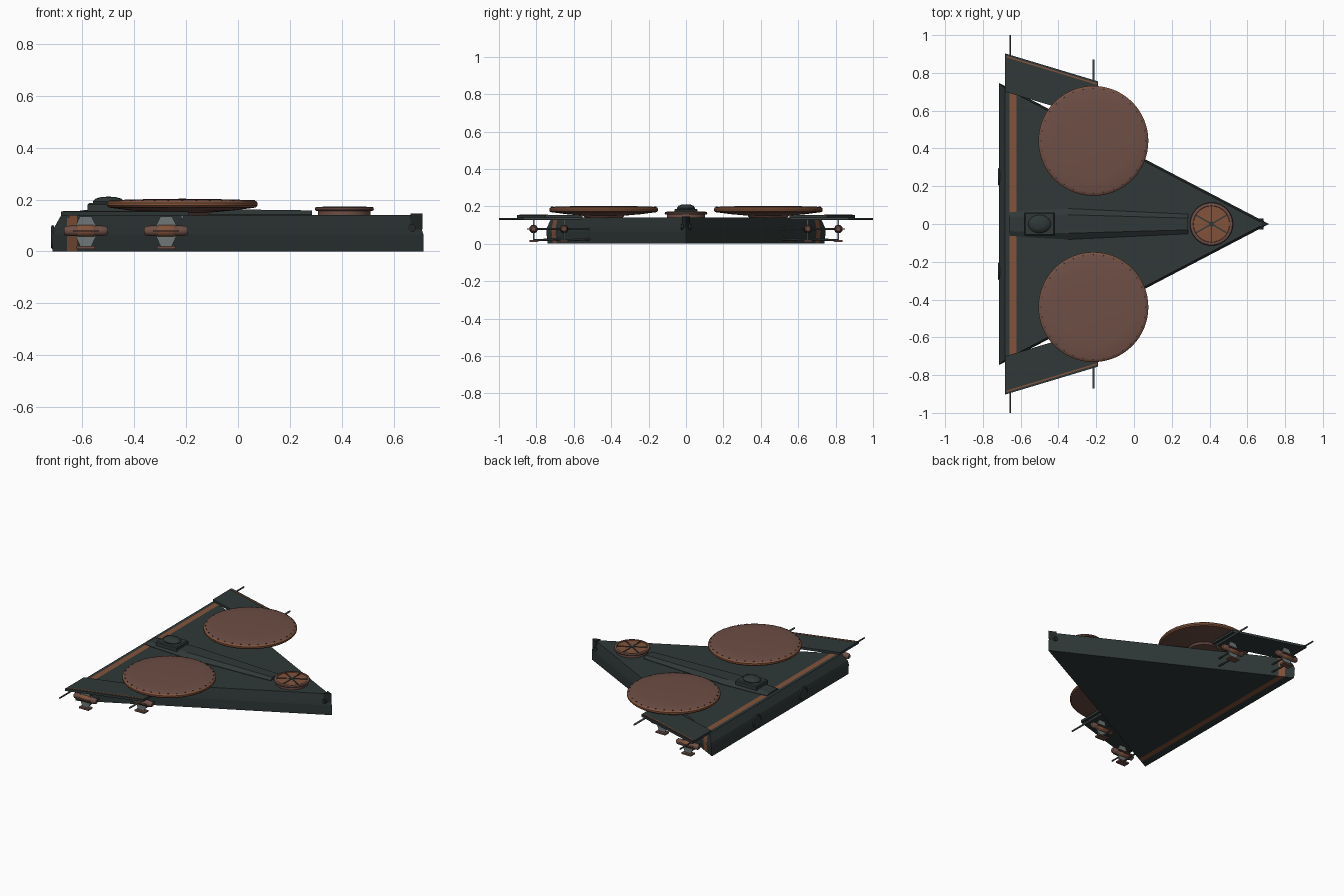
import bpy, bmesh, math
from mathutils import Vector, Matrix

if "Cube" in bpy.data.objects:
    bpy.data.objects.remove(bpy.data.objects["Cube"])


def material(name, rgb):
    m = bpy.data.materials.new(name)
    m.diffuse_color = (*rgb, 1)
    m.use_nodes = True
    m.node_tree.nodes["Principled BSDF"].inputs["Base Color"].default_value = m.diffuse_color
    return m


HULL = material("dark slate", (0.029, 0.040, 0.039))
COPPER = material("copper", (0.225, 0.087, 0.044))
BROWN = material("dull brown", (0.155, 0.077, 0.060))
GREY = material("steel grey", (0.16, 0.185, 0.185))
DARK = material("charcoal", (0.018, 0.022, 0.022))
GUN = material("gunmetal", (0.06, 0.068, 0.070))


def finish(bm, name, *mats, smooth=False):
    bmesh.ops.recalc_face_normals(bm, faces=bm.faces)
    me = bpy.data.meshes.new(name)
    bm.to_mesh(me)
    bm.free()
    ob = bpy.data.objects.new(name, me)
    bpy.context.collection.objects.link(ob)
    for m in mats:
        me.materials.append(m)
    if smooth:
        bpy.ops.object.select_all(action='DESELECT')
        ob.select_set(True)
        bpy.context.view_layer.objects.active = ob
        bpy.ops.object.shade_smooth_by_angle(angle=math.radians(35))
    return ob


def loft(bm, loops):
    """Skin matching closed loops and cap both ends."""
    rings = [[bm.verts.new(p) for p in loop] for loop in loops]
    n = len(rings[0])
    for a, b in zip(rings, rings[1:]):
        for i in range(n):
            j = (i + 1) % n
            bm.faces.new((a[i], a[j], b[j], b[i]))
    bm.faces.new(rings[0])
    bm.faces.new(rings[-1])


def lathe(name, profile, centre, mats, segs=48, axis='Z', rule=None, scale=(1, 1, 1)):
    """Revolve (radius, height) points."""
    bm = bmesh.new()
    loops = [[(r * math.cos(2 * math.pi * i / segs), r * math.sin(2 * math.pi * i / segs), h)
              for i in range(segs)] for r, h in profile]
    loft(bm, loops)
    if rule:
        for f in bm.faces:
            f.material_index = rule(f.calc_center_median())
    rot = {'Z': Matrix(), 'X': Matrix.Rotation(math.pi / 2, 4, 'Y'),
           'Y': Matrix.Rotation(math.pi / 2, 4, 'X')}[axis]
    bm.transform(Matrix.Translation(centre) @ rot @ Matrix.Diagonal((*scale, 1)))
    return finish(bm, name, *mats, smooth=True)


def box(name, lo, hi, mat):
    bm = bmesh.new()
    loft(bm, [[(lo[0], lo[1], z), (hi[0], lo[1], z), (hi[0], hi[1], z), (lo[0], hi[1], z)]
              for z in (lo[2], hi[2])])
    return finish(bm, name, mat)


def rod(name, a, b, r, mat, segs=10):
    d = Vector(b) - Vector(a)
    bm = bmesh.new()
    bmesh.ops.create_cone(bm, cap_ends=True, segments=segs, radius1=r, radius2=r, depth=d.length)
    bm.transform(Matrix.Translation((Vector(a) + Vector(b)) / 2) @
                 d.to_track_quat('Z', 'Y').to_matrix().to_4x4())
    return finish(bm, name, mat, smooth=True)


def prism(name, outline, z0, z1, mat):
    bm = bmesh.new()
    loft(bm, [[(x, y, z) for x, y in outline] for z in (z0, z1)])
    return finish(bm, name, mat)


# wedge hull with a blunt nose edge, a bevelled stern and a copper band
bm = bmesh.new()
loft(bm, [[(nose, 0, z), (stern, half, z), (stern, -half, z)] for z, nose, stern, half in
          ((0, 0.715, -0.715, 0.74), (0.065, 0.715, -0.715, 0.747),
           (0.09, 0.707, -0.71, 0.742), (0.14, 0.69, -0.682, 0.718))])
for x in (-0.66, -0.622):
    bmesh.ops.bisect_plane(bm, geom=bm.verts[:] + bm.edges[:] + bm.faces[:],
                           plane_co=(x, 0, 0), plane_no=(1, 0, 0))
for f in bm.faces:
    f.material_index = int(-0.66 < f.calc_center_median().x < -0.622)
finish(bm, "hull", HULL, COPPER)

# dark tip on the nose
prism("nose_tip", [(0.712, 0), (0.665, 0.022), (0.672, 0), (0.665, -0.022)], 0.085, 0.146, DARK)

# raised spine, tapering forward
bm = bmesh.new()
loft(bm, [[(x, -w, 0.135), (x, -w, 0.143), (x, -w * 0.6, top), (x, w * 0.6, top),
           (x, w, 0.143), (x, w, 0.135)] for x, w, top in
          ((-0.66, 0.062, 0.150), (-0.57, 0.07, 0.162), (-0.35, 0.082, 0.166), (0.285, 0.052, 0.158))])
finish(bm, "spine", HULL)

# bridge block and dome
bm = bmesh.new()
loft(bm, [[(-0.5 + sx * a, sy * b, z) for sx, sy in ((-1, -1), (1, -1), (1, 1), (-1, 1))]
          for z, a, b in ((0.155, 0.08, 0.062), (0.18, 0.08, 0.062), (0.187, 0.074, 0.056))])
finish(bm, "bridge_block", HULL)
lathe("bridge_dome", [(0.06, 0.18), (0.06, 0.192), (0.05, 0.203), (0.03, 0.209), (0.005, 0.211)],
      (-0.5, 0, 0), [HULL], 32, scale=(1, 0.8, 1))

# forward turret ring with six spokes
lathe("turret", [(0.102, 0.135), (0.102, 0.155), (0.111, 0.157), (0.114, 0.163), (0.111, 0.17),
                 (0.097, 0.172), (0.095, 0.168), (0.005, 0.170)], (0.41, 0, 0), [COPPER, BROWN], 40,
      rule=lambda c: int(math.hypot(c.x, c.y) > 0.1))
lathe("turret_hub", [(0.014, 0.165), (0.014, 0.173)], (0.41, 0, 0), [HULL], 12)
for k in range(6):
    a = math.radians(30 + 60 * k)
    d = Vector((math.cos(a), math.sin(a), 0))
    n = Vector((-d.y, d.x, 0)) * 0.0035
    c = Vector((0.41, 0, 0))
    pts = [c + d * 0.01 - n, c + d * 0.096 - n, c + d * 0.096 + n, c + d * 0.01 + n]
    prism("turret_spoke", [(p.x, p.y) for p in pts], 0.166, 0.1725, HULL)

SAUCER = [(0.10, 0.138), (0.11, 0.150), (0.20, 0.158), (0.268, 0.167), (0.284, 0.169), (0.291, 0.176),
          (0.291, 0.187), (0.285, 0.194), (0.274, 0.197), (0.20, 0.200), (0.10, 0.202), (0.005, 0.203)]

for s in (-1, 1):
    # large saucers with rim bolts
    lathe("saucer", SAUCER, (-0.215, s * 0.44, 0), [BROWN, COPPER], 64,
          rule=lambda c: int(math.hypot(c.x, c.y) > 0.28))
    for k in range(32):
        a = 2 * math.pi * k / 32
        x, y = -0.215 + 0.277 * math.cos(a), s * 0.44 + 0.277 * math.sin(a)
        rod("rim_bolt", (x, y, 0.193), (x, y, 0.1985), 0.004, DARK, 6)

    # swept side wings with a thin copper line
    prism("wing", [(-0.682, s * 0.70), (-0.682, s * 0.903), (-0.19, s * 0.755), (-0.19, s * 0.553)],
          0.138, 0.154, HULL)
    prism("wing_line", [(-0.675, s * 0.882), (-0.675, s * 0.890), (-0.195, s * 0.745), (-0.195, s * 0.737)],
          0.153, 0.156, COPPER)

    # side antennae
    rod("rear_antenna", (-0.655, s * 0.70, 0.133), (-0.655, s * 1.0, 0.133), 0.005, GUN)
    rod("front_antenna", (-0.215, s * 0.56, 0.133), (-0.215, s * 0.87, 0.133), 0.006, GREY)

    # thruster pods hanging beside the hull
    for px, py in ((-0.587, 0.815), (-0.277, 0.652)):
        y = s * py
        lathe("pod", [(0.012, -0.085), (0.018, -0.078), (0.020, -0.06), (0.020, -0.035), (0.023, -0.03),
                      (0.023, 0.03), (0.020, 0.035), (0.020, 0.06), (0.018, 0.078), (0.012, 0.085)],
              (px, y, 0.079), [BROWN, COPPER], 20, 'X', rule=lambda c: int(abs(c.z) < 0.032))
        bm = bmesh.new()
        loft(bm, [[(px + dx, y + dy, z) for dx, z in
                   ((-0.022, 0.02), (0.022, 0.02), (0.04, 0.06), (0.04, 0.098), (0.022, 0.135), (-0.022, 0.135),
                    (-0.04, 0.098), (-0.04, 0.06))] for dy in (-0.004, 0.004)])
        finish(bm, "pod_plate", GREY)
        box("pod_fin", (px - 0.05, y - 0.035, 0.076), (px + 0.05, y + 0.035, 0.082), BROWN)
        # foot on an arm reaching back to the hull
        box("pod_foot", (px - 0.036, y - 0.022, 0.010), (px + 0.036, y + 0.022, 0.020), BROWN)
        rod("pod_arm", (px, y, 0.018), (px, s * (py - 0.16), 0.026), 0.006, GUN)
        rod("pod_link", (px, y, 0.079), (px, s * (py - 0.16), 0.079), 0.006, GUN)

    # stern exhaust rings
    bm = bmesh.new()
    loops = 28
    grid = [[bm.verts.new((-0.715 + 0.006 * math.cos(v * math.pi / 4),
                           s * 0.25 + (0.04 + 0.006 * math.sin(v * math.pi / 4)) * math.cos(u * 2 * math.pi / loops),
                           0.055 + (0.04 + 0.006 * math.sin(v * math.pi / 4)) * math.sin(u * 2 * math.pi / loops)))
             for v in range(8)] for u in range(loops)]
    for u in range(loops):
        for v in range(8):
            w, t = (u + 1) % loops, (v + 1) % 8
            bm.faces.new((grid[u][v], grid[w][v], grid[w][t], grid[u][t]))
    finish(bm, "exhaust_ring", GUN, smooth=True)
    rod("exhaust_plug", (-0.70, s * 0.25, 0.055), (-0.717, s * 0.25, 0.055), 0.036, HULL, 24)

    # round port near the nose
    rod("nose_port", (0.67, s * 0.012, 0.09), (0.67, s * 0.028, 0.09), 0.016, DARK, 16)
